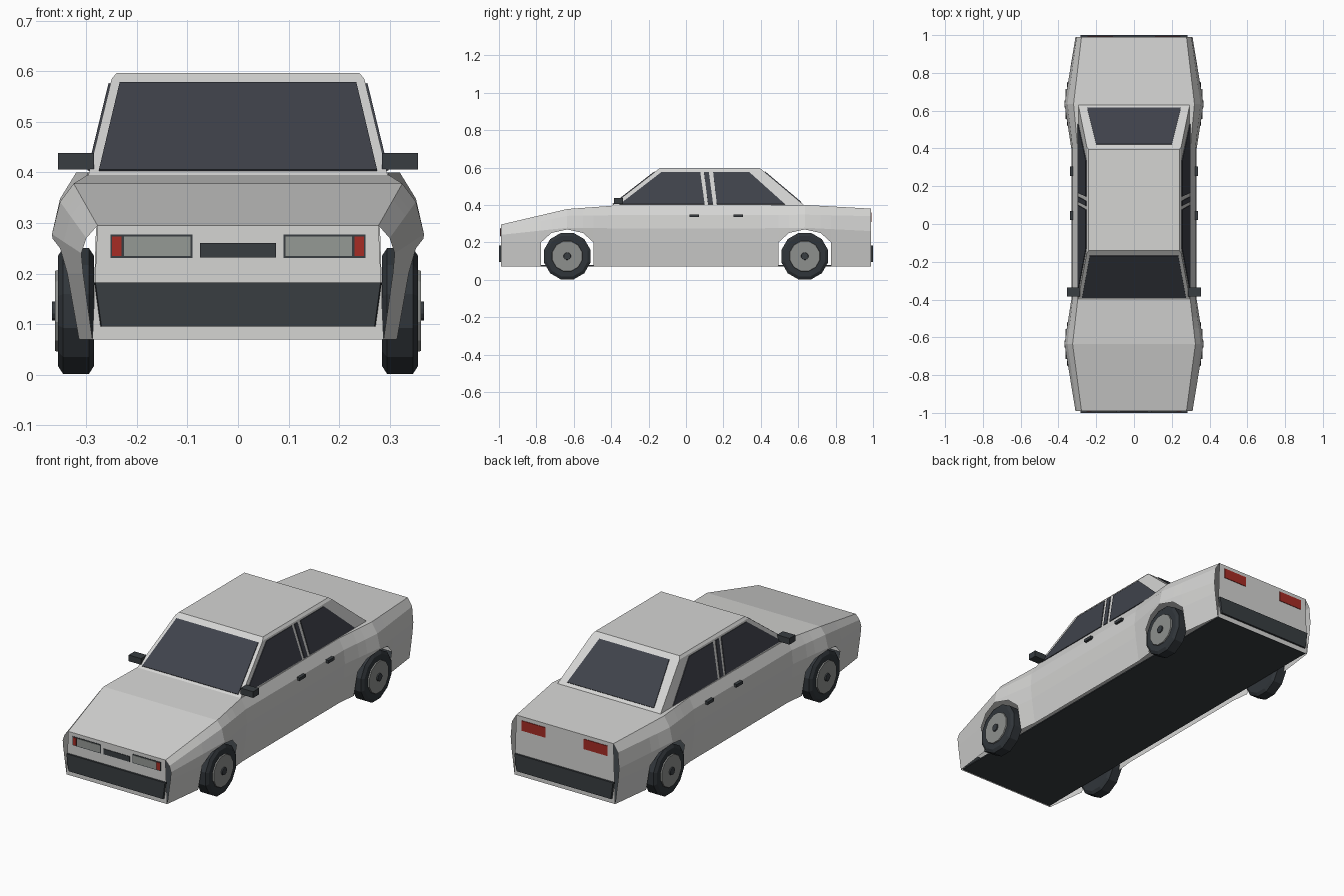
import bpy, bmesh, math
from mathutils import Vector

cube = bpy.data.objects.get("Cube")
if cube:
    bpy.data.objects.remove(cube, do_unlink=True)


def material(name, rgb, rough=0.6):
    m = bpy.data.materials.new(name)
    m.use_nodes = True
    m.diffuse_color = (*rgb, 1)
    bsdf = m.node_tree.nodes["Principled BSDF"]
    bsdf.inputs["Base Color"].default_value = (*rgb, 1)
    bsdf.inputs["Roughness"].default_value = rough
    return m


PAINT = material("silver_paint", (0.66, 0.66, 0.65))
GLASS = material("dark_glass", (0.05, 0.055, 0.07))
TRIM = material("black_trim", (0.04, 0.047, 0.053))
RUBBER = material("tyre_rubber", (0.03, 0.036, 0.042))
METAL = material("wheel_grey", (0.27, 0.28, 0.27))
LAMP = material("lamp_grey", (0.3, 0.32, 0.3))
RED = material("red_lens", (0.38, 0.025, 0.018))


def finish(bm, name, mat):
    bmesh.ops.remove_doubles(bm, verts=bm.verts, dist=0.0001)
    bmesh.ops.recalc_face_normals(bm, faces=bm.faces)
    mesh = bpy.data.meshes.new(name)
    bm.to_mesh(mesh)
    bm.free()
    mesh.materials.append(mat)
    obj = bpy.data.objects.new(name, mesh)
    bpy.context.collection.objects.link(obj)
    return obj


def loft(name, rings, mat):
    """Skin closed rings of points and cap both ends."""
    bm = bmesh.new()
    rows = [[bm.verts.new(p) for p in ring] for ring in rings]
    for a, b in zip(rows, rows[1:]):
        for i in range(len(a)):
            j = (i + 1) % len(a)
            bm.faces.new((a[i], a[j], b[j], b[i]))
    bm.faces.new(rows[0])
    bm.faces.new(rows[-1])
    return finish(bm, name, mat)


def plate(name, corners, mat, half=0.004):
    """Thin slab centred on a flat polygon."""
    pts = [Vector(c) for c in corners]
    n = (pts[1] - pts[0]).cross(pts[2] - pts[0]).normalized() * half
    return loft(name, [[p - n for p in pts], [p + n for p in pts]], mat)


def box(name, x, y, z, mat):
    return loft(name, [[(x[0], y[0], h), (x[1], y[0], h), (x[1], y[1], h), (x[0], y[1], h)]
                       for h in z], mat)


def end_panel(name, y, x, z, mat, half):
    return plate(name, [(x[0], y, z[0]), (x[1], y, z[0]), (x[1], y, z[1]), (x[0], y, z[1])],
                 mat, half)


# Body shell: y, widest x, top x, top z, shoulder x, shoulder z, widest z, bottom x
KEYS = [(-0.99, 0.31, 0.278, 0.295, 0.30, 0.27, 0.24, 0.288),
        (-0.635, 0.368, 0.325, 0.378, 0.352, 0.342, 0.278, 0.332),
        (-0.4, 0.332, 0.298, 0.395, 0.325, 0.345, 0.275, 0.305),
        (0.4, 0.332, 0.298, 0.4, 0.325, 0.345, 0.275, 0.305),
        (0.635, 0.368, 0.32, 0.4, 0.352, 0.348, 0.278, 0.332),
        (0.99, 0.31, 0.278, 0.38, 0.303, 0.34, 0.26, 0.288)]
FLOOR, SILL, AXLE = 0.07, 0.2, 0.635
ARCH = {-0.14: SILL, -0.085: 0.25, 0: 0.269, 0.085: 0.25, 0.14: SILL}


def section(y, sill):
    a, b = next((a, b) for a, b in zip(KEYS, KEYS[1:]) if a[0] <= y <= b[0])
    t = (y - a[0]) / (b[0] - a[0])
    _, w, tx, tz, sx, sz, wz, bx = [p + (q - p) * t for p, q in zip(a, b)]
    s = min(1, (sill - FLOOR) / (wz - FLOOR)) ** 0.7
    return [(bx, y, FLOOR), (bx + (w - bx) * s, y, sill), (w, y, wz), (sx, y, sz), (tx, y, tz)]


stations = {k[0]: SILL for k in KEYS}
for side in (-1, 1):
    for off, h in ARCH.items():
        stations[side * AXLE + off] = h
ys = sorted(stations)
bm = bmesh.new()
grid = {m: [[bm.verts.new((m * x, y, z)) for x, y, z in section(s, stations[s])] for s in ys]
        for m in (1, -1)}
for i in range(len(ys) - 1):
    in_arch = abs(abs(ys[i] + ys[i + 1]) / 2 - AXLE) < 0.14
    for cols in grid.values():
        a, b = cols[i], cols[i + 1]
        for r in range(1 if in_arch else 0, 4):     # wheel arches stay open
            bm.faces.new((a[r], b[r], b[r + 1], a[r + 1]))
    bm.faces.new((grid[1][i][4], grid[1][i + 1][4], grid[-1][i + 1][4], grid[-1][i][4]))
for e in (0, -1):                                   # flat nose and tail
    bm.faces.new((grid[1][e][0], grid[1][e][4], grid[-1][e][4], grid[-1][e][0]))
finish(bm, "body_shell", PAINT)

plate("underfloor", [(-0.28, -0.985, 0.075), (0.28, -0.985, 0.075),
                     (0.28, 0.985, 0.075), (-0.28, 0.985, 0.075)], TRIM, 0.003)

# Cabin with bevelled roof edge
BASE, EAVE = 0.395, 0.585
loft("cabin", [[(-x, f, z), (x, f, z), (x, r, z), (-x, r, z)] for x, f, r, z in
               ((0.296, -0.4, 0.635, BASE), (0.25, -0.155, 0.41, EAVE),
                (0.24, -0.14, 0.395, 0.597))], PAINT)


def on_cabin(z, low, high):
    return low + (high - low) * (z - BASE) / (EAVE - BASE)


# Windscreen and rear window
Z0, Z1 = 0.403, 0.576
for name, low, high, x0, x1, z0 in (("windscreen", -0.4, -0.155, 0.275, 0.234, Z0),
                                    ("rear_window", 0.635, 0.41, 0.248, 0.2, 0.412)):
    y0, y1 = on_cabin(z0, low, high), on_cabin(Z1, low, high)
    plate(name, [(-x0, y0, z0), (x0, y0, z0), (x1, y1, Z1), (-x1, y1, Z1)], GLASS)

# Side windows, given as lower front, lower rear, upper rear, upper front
SIDE_GLASS = {"front_door_window": (-0.355, 0.1, 0.076, -0.13),
              "door_pillar_trim": (0.118, 0.145, 0.122, 0.096),
              "rear_door_window": (0.165, 0.53, 0.337, 0.145)}

for side, label in ((1, "left"), (-1, "right")):
    x0, x1 = (side * on_cabin(z, 0.296, 0.25) for z in (Z0, Z1))
    for name, (a, b, c, d) in SIDE_GLASS.items():
        plate(f"{label}_{name}", [(x0, a, Z0), (x0, b, Z0), (x1, c, Z1), (x1, d, Z1)], GLASS)

    # Mirrors and door handles
    box(f"{label}_mirror", (side * 0.285, side * 0.356), (-0.385, -0.337), (0.406, 0.438), TRIM)
    for part, y in (("front", 0.02), ("rear", 0.255)):
        box(f"{label}_{part}_handle", (side * 0.32, side * 0.339), (y, y + 0.05),
            (0.335, 0.35), TRIM)

    # Lamps
    def across(a, b):
        return side * a, side * b
    end_panel(f"{label}_lamp_surround", -0.99, across(0.09, 0.252), (0.231, 0.277), TRIM, 0.002)
    end_panel(f"{label}_headlamp", -0.991, across(0.094, 0.226), (0.235, 0.273), LAMP, 0.003)
    end_panel(f"{label}_front_marker", -0.991, across(0.23, 0.249), (0.235, 0.273), RED, 0.003)
    end_panel(f"{label}_tail_lamp", 0.99, across(0.11, 0.245), (0.308, 0.36), RED, 0.003)

    # Wheels
    for part, y in (("front", -AXLE), ("rear", AXLE)):
        def turned(name, profile, mat, sides=12):
            angles = [(k + 0.5) * math.tau / sides for k in range(sides)]
            loft(f"{label}_{part}_{name}",
                 [[(side * x, y + r * math.sin(a), 0.126 + r * math.cos(a)) for a in angles]
                  for r, x in profile], mat)
        turned("tyre", ((0.113, 0.285), (0.129, 0.295), (0.129, 0.346), (0.113, 0.356)), RUBBER)
        turned("rim", ((0.085, 0.35), (0.082, 0.362)), METAL)
        turned("hub", ((0.021, 0.355), (0.019, 0.368)), TRIM)

# Grille and wedge bumpers
end_panel("grille", -0.99, (-0.075, 0.075), (0.232, 0.26), TRIM, 0.003)
for name, s in (("front_bumper", -1), ("rear_bumper", 1)):
    loft(name, [[(-x, s * y, 0.095), (x, s * y, 0.095), (x + 0.012, s * y, 0.182),
                 (-x - 0.012, s * y, 0.182)] for x, y in ((0.273, 0.985), (0.27, 1.0))], TRIM)
